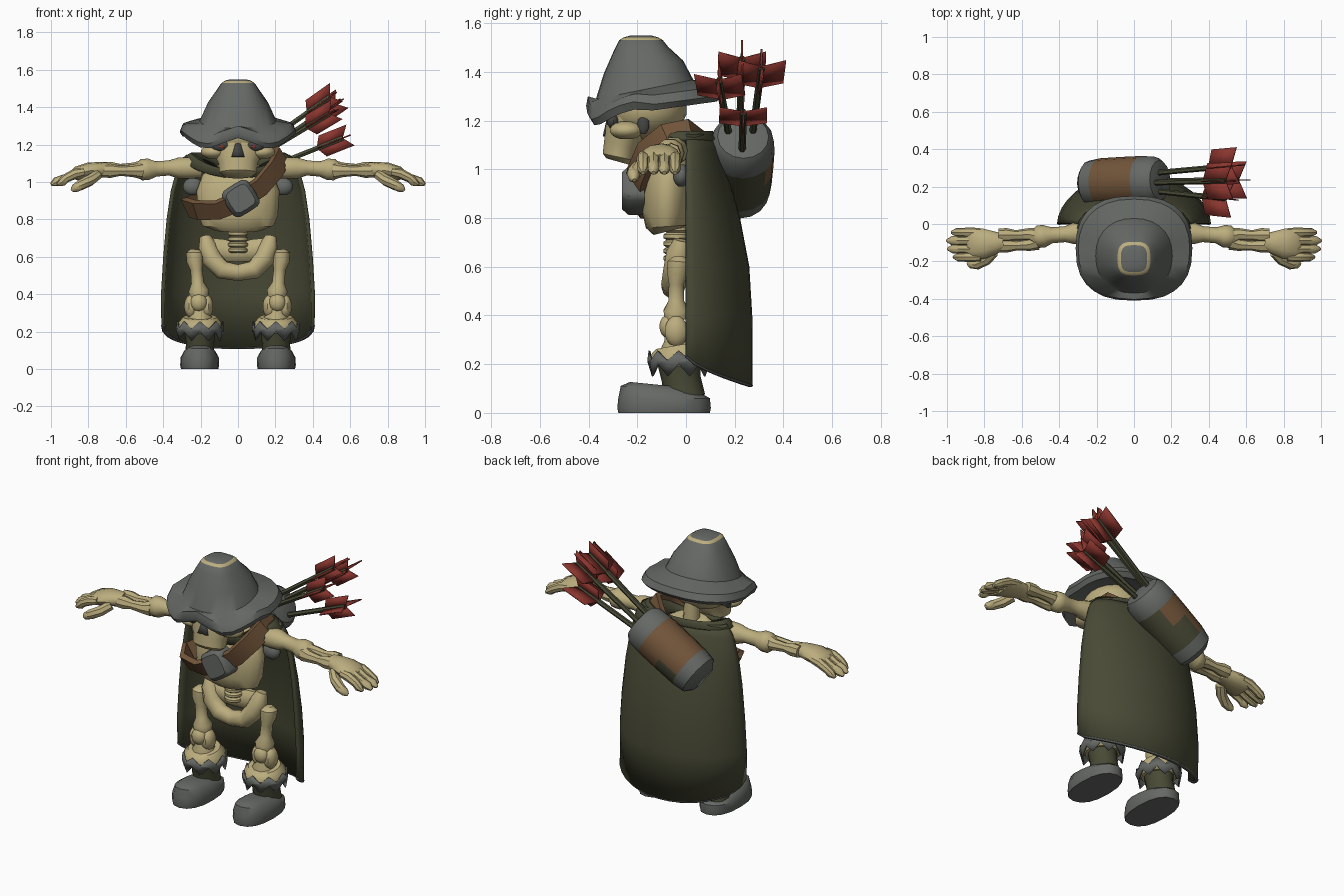
import bpy, bmesh, math
from mathutils import Vector as V, Matrix

if "Cube" in bpy.data.objects:
    bpy.data.objects.remove(bpy.data.objects["Cube"])


def material(name, c):
    m = bpy.data.materials.new(name)
    m.diffuse_color = (*c, 1)
    m.use_nodes = True
    m.node_tree.nodes["Principled BSDF"].inputs["Base Color"].default_value = m.diffuse_color
    return m


BONE = material("bone", (0.50, 0.42, 0.21))
GREY = material("grey_felt", (0.13, 0.14, 0.128))
OLIVE = material("dark_olive", (0.065, 0.068, 0.036))
BROWN = material("brown_leather", (0.172, 0.092, 0.043))
RED = material("red_feather", (0.25, 0.035, 0.027))
DARK = material("dark_socket", (0.06, 0.062, 0.058))


def build(name, verts, faces, mats, idx=None, mirror=False, solid=0):
    me = bpy.data.meshes.new(name)
    me.from_pydata([tuple(v) for v in verts], [], faces)
    for m in mats:
        me.materials.append(m)
    if idx:
        me.polygons.foreach_set("material_index", idx)
    bm = bmesh.new()
    bm.from_mesh(me)
    bmesh.ops.recalc_face_normals(bm, faces=bm.faces)
    bm.to_mesh(me)
    bm.free()
    ob = bpy.data.objects.new(name, me)
    bpy.context.collection.objects.link(ob)
    if solid:
        s = ob.modifiers.new("thickness", 'SOLIDIFY')
        s.thickness, s.offset = solid, 0
    if mirror:
        ob.modifiers.new("mirror", 'MIRROR')
    return ob


def loft(name, rings, mats, gaps=None, caps=True, closed=True, loop=False, **kw):
    """Skin a list of point rings; gaps gives a material index per band."""
    n, k = len(rings[0]), len(rings)
    verts = [p for r in rings for p in r]
    faces, idx = [], []
    for i in range(k if loop else k - 1):
        for j in range(n if closed else n - 1):
            a, b, j2 = i * n, (i + 1) % k * n, (j + 1) % n
            faces.append((a + j, a + j2, b + j2, b + j))
            idx.append(gaps[i] if gaps else 0)
    if caps and not loop:
        faces += [tuple(range(n)), tuple(range((k - 1) * n, k * n))]
        idx += [gaps[0], gaps[-1]] if gaps else [0, 0]
    return build(name, verts, faces, mats, idx, **kw)


def oval(cx, cy, z, rx, ry, n=20, e=1.0):
    out = []
    for i in range(n):
        a = 2 * math.pi * i / n
        c, s = math.cos(a), math.sin(a)
        out.append(V((cx + rx * math.copysign(abs(c) ** e, c),
                      cy + ry * math.copysign(abs(s) ** e, s), z)))
    return out


def tube(name, pts, mat, n=10, mats=None, **kw):
    """Tube through (x, y, z, width[, height]) stations."""
    P = [V(p[:3]) for p in pts]
    main = (P[-1] - P[0]).normalized()
    ref = V((0, 1, 0)) if abs(main.z) > 0.8 else V((0, 0, 1))
    rings = []
    for i, p in enumerate(pts):
        t = (P[min(i + 1, len(P) - 1)] - P[max(i - 1, 0)]).normalized()
        side = t.cross(ref).normalized()
        up = side.cross(t)
        rings.append([P[i] + side * p[3] * math.cos(2 * math.pi * j / n)
                      + up * p[-1] * math.sin(2 * math.pi * j / n) for j in range(n)])
    return loft(name, rings, mats or [mat], **kw)


def ball(name, c, s, mat, mirror=False, n=14):
    rings = []
    for i in range(1, 9):
        a = math.pi * i / 9
        rings.append(oval(c[0], c[1], c[2] - s[2] * math.cos(a) * 1.06,
                          s[0] * math.sin(a), s[1] * math.sin(a), n))
    return loft(name, rings, [mat], mirror=mirror)


# Hat: underside, drooping brim, tapered crown with a pale worn ring on top
hat = []
for z, cy, rx, ry, e, tilt in [
        (1.30, -.17, .17, .17, 1, .18), (1.237, -.135, .295, .262, .8, .14),
        (1.262, -.13, .312, .28, .8, .13), (1.30, -.135, .298, .268, .85, .13),
        (1.328, -.17, .205, .20, .9, .2), (1.42, -.175, .163, .163, .85, .17),
        (1.495, -.185, .113, .112, .75, .08), (1.53, -.185, .088, .09, .65, 0),
        (1.541, -.185, .070, .072, .6, 0), (1.549, -.185, .045, .045, .7, 0)]:
    ring = oval(0, cy, z, rx, ry, 28, e)
    for p in ring:
        p.z += tilt * (p.y + .17)
        if rx > .25 and p.y < -.2:     # lifted front peak, lower shoulders
            p.z += .03 * math.cos(p.x * 18)
    hat.append(ring)
loft("hat", hat, [GREY, BONE], gaps=[0] * 7 + [1, 0])

# Skull with cheeks, jaw, sockets, nose and temples
ball("skull", (0, -.165, 1.25), (.185, .17, .125), BONE, n=20)
ball("cheekbone", (.13, -.245, 1.16), (.07, .07, .036), BONE, True)
tube("jaw", [(0, -.23, 1.22, .15, .09), (0, -.25, 1.15, .13, .085), (0, -.265, 1.10, .105, .075),
             (0, -.275, 1.05, .10, .07), (0, -.28, 1.032, .075, .05)], BONE, 14)
ball("eye_socket", (.09, -.298, 1.195), (.056, .025, .03), DARK, True)
ball("eye", (.085, -.319, 1.19), (.014, .006, .009), RED, True)
ball("temple", (.163, -.175, 1.185), (.014, .025, .04), DARK, True)
build("nose_hole", [(-.034, -.338, 1.135), (.034, -.338, 1.135), (.014, -.322, 1.205),
                    (-.014, -.322, 1.205)], [(0, 1, 2, 3)], [DARK], solid=.008)

# Spine with stacked vertebrae, ribcage
spine = []
for i in range(6):
    z = .62 + i * .03
    spine += [(0, -.04, z, .04), (0, -.04, z + .008, .053), (0, -.04, z + .022, .053)]
tube("spine", spine + [(0, -.06, 1.2, .045)], BONE, 12)
tube("ribcage", [(0, -.075, .745, .13, .06), (0, -.08, .765, .19, .085), (0, -.08, .82, .213, .10),
                 (0, -.075, .95, .222, .105), (0, -.06, 1.04, .19, .09),
                 (0, -.05, 1.09, .11, .06)], BONE, 20)
ball("shoulder_patch", (.24, -.02, .975), (.055, .035, .045), GREY, True)

# Pelvis: hip wings joined by a lower arch and a back plate
arch = [(.175, -.02, .71, .03), (.165, -.03, .66, .05), (.14, -.04, .59, .055),
        (.085, -.05, .53, .052), (0, -.055, .515, .046)]
tube("pelvis_arch", [(-p[0], *p[1:]) for p in arch] + arch[-2::-1], BONE, 10)
tube("pelvis_plate", [(-.16, -.02, .65, .035, .055), (-.08, -.01, .635, .04, .062),
                      (0, -.01, .62, .04, .05), (.08, -.01, .635, .04, .062),
                      (.16, -.02, .65, .035, .055)], BONE, 10)

# Legs
tube("thigh_bone", [(.228, -.03, .64, .025), (.23, -.03, .62, .048), (.23, -.035, .575, .045),
                    (.222, -.04, .53, .032), (.216, -.04, .46, .034), (.21, -.04, .42, .055),
                    (.208, -.04, .385, .05)], BONE, mirror=True)
ball("kneecap", (.21, -.075, .355), (.045, .035, .045), BONE, True)
for s in (-1, 1):
    ball("knee_joint", (.21 + s * .04, -.04, .335), (.038, .05, .06), BONE, True, 10)
tube("shin_bone", [(.208, -.04, .37, .05), (.205, -.04, .30, .05), (.203, -.035, .26, .075),
                   (.203, -.035, .2, .07)], BONE, mirror=True)

# Boots: rounded foot, shaft, pale cuff and jagged trim
foot = []
for z, cy, rx, ry in [(0, -.09, .10, .188), (.02, -.09, .104, .192), (.06, -.09, .103, .188),
                      (.098, -.10, .085, .168), (.118, -.11, .055, .12)]:
    ring = oval(.205, cy, z, rx, ry, 16, .85)
    for p in ring:
        if z > .09:
            p.z -= .1 * (p.y + .14)
    foot.append(ring)
loft("boot_foot", foot, [GREY], mirror=True)
tube("boot_shaft", [(.205, -.005, .06, .078, .085), (.203, -.02, .14, .075, .08),
                    (.203, -.03, .22, .085, .09)], OLIVE, 12, mirror=True)
tube("boot_cuff", [(.203, -.03, .19, .095), (.203, -.03, .22, .118), (.203, -.03, .25, .115),
                   (.203, -.035, .278, .09)], BONE, 18, mirror=True)
trim = []
for z, dz, r in [(.175, .025, .115), (.212, 0, .125), (.235, .02, .12)]:
    ring = oval(.203, -.03, z, r, r, 16)
    for j, p in enumerate(ring):
        p.z += dz * (-1) ** j
    trim.append(ring)
loft("boot_trim", trim, [GREY], caps=False, mirror=True, solid=.008)

# Arms
tube("upper_arm", [(.19, -.05, 1.07, .05), (.26, -.05, 1.075, .06), (.32, -.05, 1.075, .058),
                   (.37, -.055, 1.075, .042), (.44, -.06, 1.07, .043), (.48, -.065, 1.068, .06),
                   (.515, -.068, 1.066, .06), (.54, -.07, 1.065, .04)], BONE, mirror=True)
for y, z in ((-.055, 1.07), (-.11, 1.06)):
    tube("forearm_bone", [(.52, (y - .08) / 2, z, .045), (.56, y, z, .034), (.63, y - .005, z, .027),
                          (.68, y - .005, z, .038), (.725, y - .005, z, .036)],
         BONE, 8, mirror=True)
tube("palm", [(.70, -.095, 1.065, .045, .038), (.74, -.10, 1.065, .06, .042),
              (.80, -.105, 1.06, .08, .044), (.86, -.108, 1.045, .085, .038),
              (.88, -.108, 1.035, .075, .028)], BONE, 12, mirror=True)
for i in range(4):
    y, end = -.045 - i * .044, (.975, 1.0, .995, .965)[i]
    tube("finger", [(.82, y, 1.055, .022), (.87, y, 1.045, .027), (.92, y, 1.02, .024),
                    (end - .025, y, 1.0, .024), (end, y, .985, .009)], BONE, 8, mirror=True)
tube("thumb", [(.75, -.15, 1.04, .028), (.79, -.19, 1.01, .031), (.84, -.215, .985, .029),
               (.875, -.215, .965, .022), (.89, -.212, .955, .008)], BONE, 8, mirror=True)

# Cape: half-round sheet flaring to the hem with a grey edge, plus a draped collar
cape = []
for z, w, d in [(1.14, .27, .10), (1.08, .315, .13), (.95, .35, .17), (.80, .372, .212),
                (.60, .39, .25), (.40, .402, .262), (None, .40, .264)]:
    row = []
    for j in range(19):
        a = math.pi * (j / 18 - .5)
        c = max(math.cos(a), 0)
        row.append(V((w * math.sin(a), d * c ** 1.1,
                      .235 - .122 * c ** .75 if z is None else z)))
    cape.append(row)
loft("cape", cape, [OLIVE], caps=False, closed=False, solid=.02)
tube("cape_hem", [(*p, .012, .008) for p in cape[-1]], GREY, 6)
collar = []
for cy, rx, ry, z, dip in [(-.02, .30, .15, 1.12, .10), (-.03, .25, .14, 1.15, .09),
                           (-.04, .13, .11, 1.09, .04)]:
    ring = oval(0, cy, z, rx, ry, 24)
    for p in ring:
        p.z -= dip * max(0, (cy - p.y) / ry) ** 1.5
    collar.append(ring)
loft("collar", collar, [OLIVE], caps=False, solid=.015)

# Shoulder strap: flat closed band around the chest
path = [V(p) for p in [(-.27, -.09, .865), (-.22, -.18, .85), (-.11, -.205, .85), (0, -.21, .895),
                       (.12, -.20, .975), (.20, -.16, 1.07), (.235, -.08, 1.135),
                       (.215, .01, 1.155), (.13, .075, 1.10), (-.05, .09, .97), (-.21, .03, .89)]]
mid, band = V((-.02, -.05, .99)), []
for i, p in enumerate(path):
    t = (path[(i + 1) % len(path)] - path[i - 1]).normalized()
    o = p - mid
    o = (o - t * o.dot(t)).normalized()
    w = t.cross(o)
    band.append([p + o * a * .016 + w * b * .053 for a, b in ((1, 1), (1, -1), (-1, -1), (-1, 1))])
loft("strap", band, [BROWN], loop=True)

# Pouch on the strap
rot = Matrix.Rotation(math.radians(-32), 3, 'Y')
pouch = [[V((.015, 0, .912)) + rot @ V((p.x, y, p.y)) for p in oval(0, 0, 0, s, s, 16, .45)]
         for y, s in ((-.17, .085), (-.235, .085), (-.262, .065))]
loft("pouch", pouch, [GREY])

# Quiver on the back, with rounded ends and a half-covered leather band
axis, centre = V((.85, .04, .53)).normalized(), V((-.06, .225, 1.01))
stations = [(-.235, .085), (-.205, .122), (-.135, .132), (0, .134), (.125, .134), (.205, .127),
            (.235, .105), (.245, .06)]
quiver = tube("quiver", [(*(centre + axis * t), r) for t, r in stations], GREY, 16,
              mats=[GREY, BROWN, OLIVE], gaps=[0, 0, 1, 1, 0, 0, 0])
for f in quiver.data.polygons:
    t = (f.center - centre).dot(axis)
    if f.material_index == 1 and f.normal.z < (.1 if t < 0 else -.55):
        f.material_index = 2

# Arrows: shaft and two crossed swept vanes each, one flat and one upright
for start, end in [((.08, .18, 1.12), (.49, .135, 1.365)), ((.06, .22, 1.15), (.49, .23, 1.455)),
                   ((.08, .27, 1.12), (.52, .31, 1.42)), ((.12, .23, 1.06), (.56, .235, 1.235))]:
    a, b = V(start), V(end)
    d = (b - a).normalized()
    tube("arrow_shaft", [(*a, .015), (*b, .015)], OLIVE, 6)
    side = d.cross(V((0, 0, 1))).normalized()
    up = side.cross(d)
    verts, faces = [], []
    for ax, h in ((side, .098), (up, .06)):
        for s in (1, -1):
            m = len(verts)
            verts += [b - d * .15, b - d * .115 + ax * s * h,
                      b + d * .045 + ax * s * h, b + d * .0]
            faces.append((m, m + 1, m + 2, m + 3))
    build("arrow_vanes", verts, faces, [RED], solid=.007)

# Smooth shading with crisp edges
for ob in bpy.context.scene.objects:
    ob.select_set(True)
    bpy.context.view_layer.objects.active = ob
bpy.ops.object.shade_smooth_by_angle(angle=math.radians(40))
